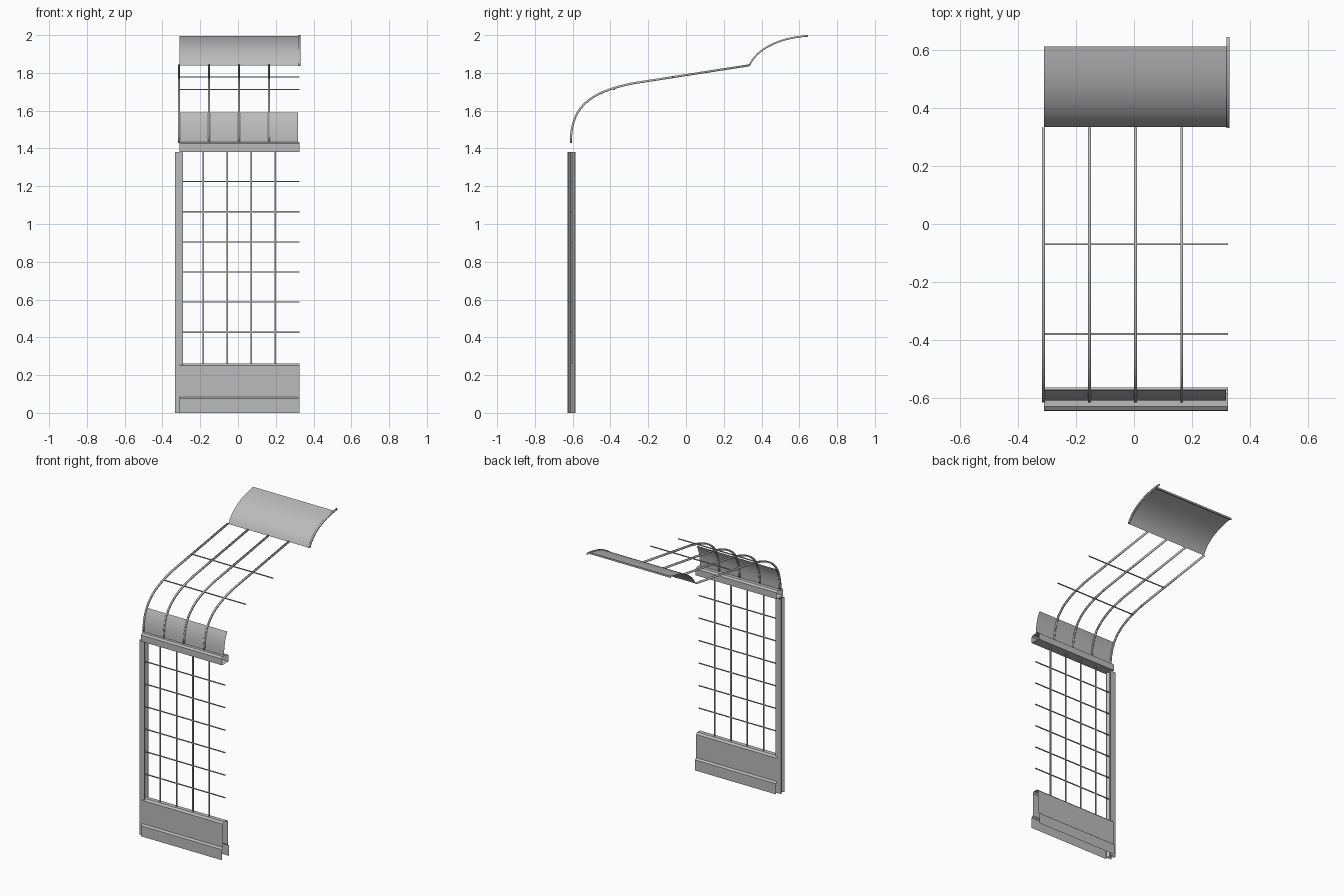
import bpy, bmesh
from mathutils import Vector
from mathutils.geometry import interpolate_bezier

cube = bpy.data.objects.get("Cube")
if cube:
    bpy.data.objects.remove(cube, do_unlink=True)

steel = bpy.data.materials.new("grey_steel")
steel.use_nodes = True
steel.diffuse_color = (0.5, 0.5, 0.5, 1)
steel.node_tree.nodes["Principled BSDF"].inputs["Base Color"].default_value = (0.5, 0.5, 0.5, 1)


def finish(name, bm, smooth=False, thickness=0):
    mesh = bpy.data.meshes.new(name)
    bm.to_mesh(mesh)
    bm.free()
    mesh.materials.append(steel)
    ob = bpy.data.objects.new(name, mesh)
    bpy.context.collection.objects.link(ob)
    if thickness:
        mod = ob.modifiers.new("thickness", 'SOLIDIFY')
        mod.thickness = thickness
        mod.offset = 0
    if smooth:
        bpy.ops.object.select_all(action='DESELECT')
        ob.select_set(True)
        bpy.context.view_layer.objects.active = ob
        bpy.ops.object.shade_smooth_by_angle()
    return ob


def extrude(name, profile, vec, closed=False, **kw):
    """Sweep a line of 3D points along vec as an open-ended sheet."""
    bm = bmesh.new()
    a = [bm.verts.new(p) for p in profile]
    b = [bm.verts.new(Vector(p) + Vector(vec)) for p in profile]
    n = len(profile)
    for i in range(n if closed else n - 1):
        j = (i + 1) % n
        bm.faces.new((a[i], b[i], b[j], a[j]))
    return finish(name, bm, **kw)


def sheet(name, yz, x0, x1, **kw):
    return extrude(name, [(x0, y, z) for y, z in yz], (x1 - x0, 0, 0), **kw)


def bar(name, lo, hi):
    bm = bmesh.new()
    bmesh.ops.create_cube(bm, size=1)
    lo, hi = Vector(lo), Vector(hi)
    for v in bm.verts:
        v.co = (lo + hi) / 2 + v.co * (hi - lo)
    return finish(name, bm)


def bezier(points, steps):
    pts = [Vector((0, y, z)) for y, z in points]
    return [(p.y, p.z) for p in interpolate_bezier(*pts, steps)]


LEFT, RIGHT = -0.31, 0.325
MID = -0.605

# Post: extruded section with a sloped groove on both sides
half = [(-0.021, -0.021), (-0.021, -0.016), (-0.007, -0.004),
        (-0.007, 0.004), (-0.021, 0.016), (-0.021, 0.021)]
section = half + [(-x, y) for x, y in reversed(half)]
extrude("post", [(-0.313 + x, MID - 0.002 + y, 0) for x, y in section],
        (0, 0, 1.38), closed=True)

# Skirt: hollow panel with a sloped top, flaring into two lower flaps
side = [(0.04, 0), (0.04, 0.075), (0.027, 0.085), (0.027, 0.25), (0.015, 0.262)]
skirt = [(MID + d, z) for d, z in side] + [(MID - d, z) for d, z in reversed(side)]
sheet("skirt_panel", skirt, LEFT, RIGHT)

# Lintel: hollow rail above the wall
lintel = [(-0.643, 1.38), (-0.643, 1.425), (-0.63, 1.435),
          (-0.585, 1.435), (-0.572, 1.425), (-0.572, 1.38)]
sheet("lintel", lintel, LEFT, RIGHT, closed=True)

# Wall grid
for i in range(4):
    x = -0.185 + i * 0.1275
    bar("wall_upright", (x - 0.004, MID - 0.004, 0.26), (x + 0.004, MID + 0.004, 1.38))
for i in range(6):
    z = 0.427 + i * 0.1595
    bar("wall_rail", (-0.3, MID - 0.003, z - 0.003), (RIGHT, MID + 0.003, z + 0.003))

# Roof ribs: curved at the eave, then straight
eave = bezier([(-0.61, 1.43), (-0.61, 1.63), (-0.5, 1.7), (-0.28, 1.745)], 16)
rib = eave + [(0.333, 1.84)]
for i in range(4):
    x = -0.313 + i * 0.1593
    sheet("roof_rib", rib, x - 0.005, x + 0.005, smooth=True, thickness=0.011)

# Roof cross rails
for y, z in ((-0.38, 1.712), (-0.07, 1.778)):
    bar("roof_rail", (LEFT, y - 0.003, z - 0.003), (RIGHT, y + 0.003, z + 0.003))

# Curved eave sheet
sheet("eave_sheet", [p for p in eave if p[1] < 1.6], -0.317, 0.318, smooth=True)

# Ridge panel with a hemmed edge, and its end trim
ridge = bezier([(0.335, 1.838), (0.37, 1.92), (0.48, 1.985), (0.645, 1.996)], 16)
panel = [p for p in ridge if p[0] < 0.6] + [(0.613, 1.995), (0.613, 1.983), (0.603, 1.983)]
sheet("ridge_panel", panel, LEFT, RIGHT, smooth=True)
sheet("ridge_trim", ridge, 0.32, 0.33, smooth=True, thickness=0.009)
